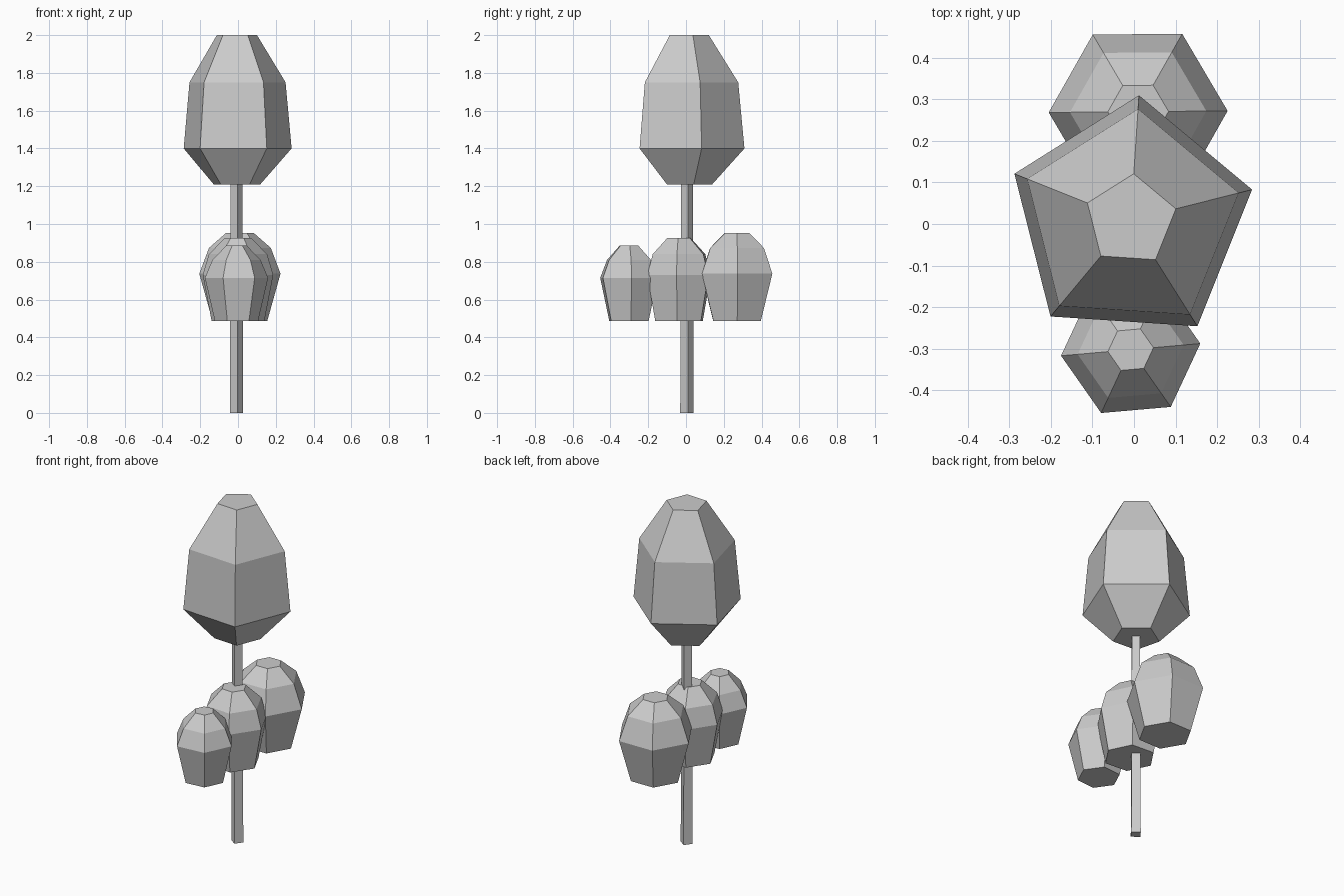
import bpy
import bmesh
from math import cos, sin, radians, tau

cube = bpy.data.objects.get("Cube")
if cube:
    bpy.data.objects.remove(cube, do_unlink=True)

# One plain grey for the whole tree
grey = bpy.data.materials.new("plain_grey")
grey.use_nodes = True
colour = (0.6, 0.6, 0.6, 1)
grey.diffuse_color = colour
grey.node_tree.nodes["Principled BSDF"].inputs["Base Color"].default_value = colour


def stacked_rings(name, sides, centre, turn, profile):
    """Closed low-poly solid through rings given as (radius, height)."""
    bm = bmesh.new()
    rings = []
    for radius, z in profile:
        angles = [radians(turn) + tau * i / sides for i in range(sides)]
        rings.append([bm.verts.new((centre[0] + radius * cos(a),
                                    centre[1] + radius * sin(a), z)) for a in angles])
    for low, high in zip(rings, rings[1:]):
        for i in range(sides):
            j = (i + 1) % sides
            bm.faces.new((low[i], low[j], high[j], high[i]))
    bm.faces.new(rings[0][::-1])
    bm.faces.new(rings[-1])
    mesh = bpy.data.meshes.new(name)
    bm.to_mesh(mesh)
    bm.free()
    mesh.materials.append(grey)
    obj = bpy.data.objects.new(name, mesh)
    bpy.context.collection.objects.link(obj)
    return obj


# Slim four-sided trunk, tapering slightly
stacked_rings("trunk", 4, (-0.008, 0.005), 8, [(0.036, 0), (0.031, 1.22)])

# Tall five-sided crown
stacked_rings("crown", 5, (-0.008, 0.009), 14.2,
              [(0.13, 1.21), (0.301, 1.4), (0.268, 1.75), (0.112, 2)])

# Three six-sided lower foliage clumps, growing from front to back
stacked_rings("front_clump", 6, (-0.008, -0.302), 5,
              [(0.115, 0.487), (0.168, 0.715), (0.128, 0.81), (0.055, 0.885)])
stacked_rings("middle_clump", 6, (0, -0.037), -4,
              [(0.14, 0.487), (0.187, 0.73), (0.155, 0.84), (0.068, 0.927)])
stacked_rings("back_clump", 6, (0.01, 0.27), 0.5,
              [(0.145, 0.487), (0.215, 0.737), (0.164, 0.873), (0.073, 0.953)])
